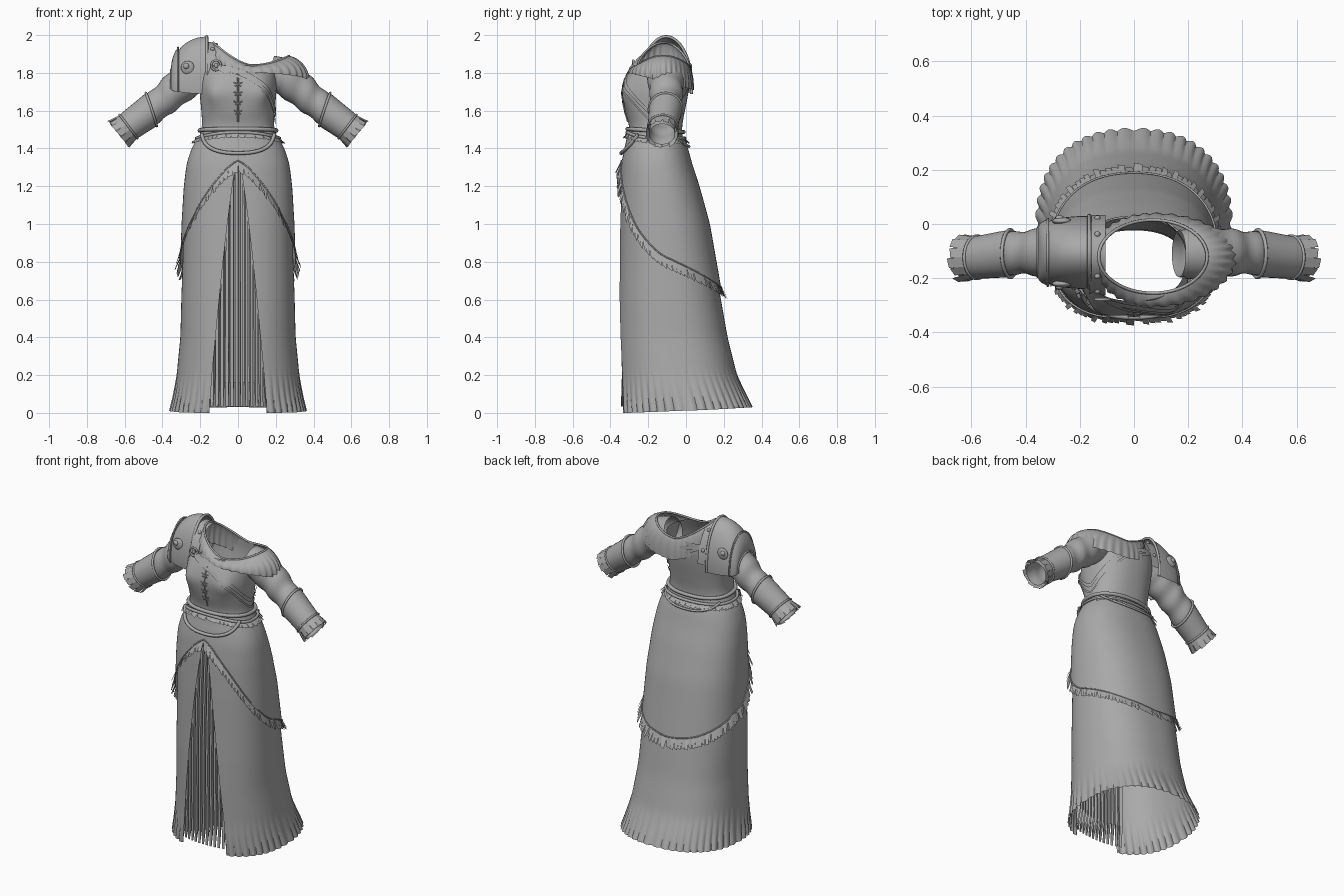
import bpy, bmesh, math
from math import sin, cos, pi, radians
from mathutils import Vector

cube = bpy.data.objects.get("Cube")
if cube:
    bpy.data.objects.remove(cube, do_unlink=True)

cloth = bpy.data.materials.new("plain grey cloth")
cloth.use_nodes = True
grey = (0.4, 0.4, 0.4, 1)
cloth.diffuse_color = grey
cloth.node_tree.nodes["Principled BSDF"].inputs["Base Color"].default_value = grey
made = []

# Gown outline: height, half width, front y, back y
OUTLINE = [(0, .37, -.36, .37), (.06, .352, -.36, .34), (.2, .325, -.355, .27),
           (.4, .305, -.36, .22), (.6, .3, -.36, .185), (.8, .293, -.355, .15),
           (1, .287, -.35, .115), (1.2, .275, -.34, .06), (1.32, .26, -.33, .02),
           (1.4, .235, -.315, 0), (1.46, .2, -.3, -.025), (1.52, .185, -.295, -.025),
           (1.6, .19, -.32, -.01), (1.7, .2, -.335, .01), (1.78, .2, -.315, .02),
           (1.85, .185, -.27, .015)]
# Overskirt hem: angle from the front in degrees, height
HEM = [(0, 1.33), (30, 1.15), (60, .95), (90, .8), (120, .73), (150, .67), (180, .64)]
# Sleeve: position along arm, x, y, z, radius
ARM = [(0, .16, -.11, 1.81, .085), (.15, .24, -.11, 1.785, .098), (.32, .32, -.105, 1.72, .09),
       (.5, .4, -.105, 1.65, .08), (.65, .47, -.11, 1.595, .077), (.8, .55, -.12, 1.538, .071),
       (.92, .6, -.125, 1.5, .067), (1, .635, -.127, 1.472, .07)]
POWER = .85


def table(rows, x):
    """Linear look-up in a table whose first column is the key."""
    for a, b in zip(rows, rows[1:]):
        if x <= b[0]:
            f = max(0, (x - a[0]) / (b[0] - a[0]))
            return [p + (q - p) * f for p, q in zip(a[1:], b[1:])]
    return list(rows[-1][1:])


def smooth_table(rows, x, d):
    parts = [table(rows, x + k * d) for k in (-1, 0, 0, 1)]
    return [sum(c) / 4 for c in zip(*parts)]


def surf(t, z, off=0):
    """Point on the gown: t is the angle from the front towards the left."""
    hw, yf, yb = smooth_table(OUTLINE, z, .03)
    yc, half = (yf + yb) / 2, (yb - yf) / 2
    s, c = sin(t), cos(t)
    p = Vector((math.copysign(abs(s) ** POWER, s) * hw,
                -math.copysign(abs(c) ** POWER, c) * half, 0))
    bust = .02 * math.exp(-((z - 1.69) / .07) ** 2)
    wrap = (t + pi) % (2 * pi) - pi
    off += bust * math.exp(-((abs(wrap) - .55) / .3) ** 2)
    p += p.normalized() * off
    return Vector((p.x, yc + p.y, z))


def arm(s, a, off, side):
    """Point on a sleeve; side is 1 for left and -1 for right."""
    row = smooth_table(ARM, s, .04)
    axis = (Vector(table(ARM, s + .08)[:3]) - Vector(table(ARM, s - .08)[:3])).normalized()
    across = Vector((0, 1, 0))
    up = across.cross(axis) * -1
    r = row[3] + off
    p = Vector(row[:3]) + (up * cos(a) + across * sin(a)) * r
    return Vector((p.x * side, p.y, p.z))


def finish(obj, name):
    obj.name = name
    obj.data.materials.append(cloth)
    made.append(obj)
    return obj


def mesh(name, verts, faces):
    data = bpy.data.meshes.new(name)
    data.from_pydata([tuple(v) for v in verts], [], faces)
    obj = bpy.data.objects.new(name, data)
    bpy.context.collection.objects.link(obj)
    bm = bmesh.new()
    bm.from_mesh(data)
    bmesh.ops.recalc_face_normals(bm, faces=bm.faces)
    bm.to_mesh(data)
    bm.free()
    return finish(obj, name)


def sheet(name, fn, nu, nv, closed=False):
    """Grid of quads over fn(u, v); closed joins the u ends."""
    cols = nu if closed else nu + 1
    verts = [fn(i / nu, j / nv) for j in range(nv + 1) for i in range(cols)]
    faces = [(j * cols + i, j * cols + (i + 1) % cols, (j + 1) * cols + (i + 1) % cols,
              (j + 1) * cols + i) for j in range(nv) for i in range(nu)]
    return mesh(name, verts, faces)


def teeth(name, fn, n):
    """Row of little overlapping tabs; fn(u, v, lift) with v 0 at the root."""
    verts, faces = [], []
    for i in range(n):
        k = len(verts)
        lift = i % 2 + .5 * (i % 3)
        for u, v in ((-.05, 0), (1.05, 0), (1.0, 1), (.1, .85)):
            verts.append(fn((i + u) / n, v, lift * v))
        faces.append((k, k + 1, k + 2, k + 3))
    return mesh(name, verts, faces)


def tube(name, pts, r, closed=False):
    data = bpy.data.curves.new(name, "CURVE")
    data.dimensions = "3D"
    data.bevel_depth, data.bevel_resolution = r, 2
    line = data.splines.new("POLY")
    line.points.add(len(pts) - 1)
    for q, p in zip(line.points, pts):
        q.co = (*p, 1)
    line.use_cyclic_u = closed
    line.use_smooth = True
    obj = bpy.data.objects.new(name, data)
    bpy.context.collection.objects.link(obj)
    return finish(obj, name)


def stud(name, place, r, flat=.5):
    bpy.ops.mesh.primitive_uv_sphere_add(segments=16, ring_count=8, radius=r, location=place)
    obj = bpy.context.object
    obj.scale = (1, flat, 1)
    finish(obj, name)


# Long skirt with a front slit and fluted hem
def slit(z):
    x = .155 * max(0, 1 - z / 1.35) ** .75
    return math.asin((x / table(OUTLINE, z)[0]) ** (1 / POWER))


def skirt(u, v):
    low = .03 * (1 - cos(2 * pi * u)) / 2
    z = low + (1.45 - low) * v
    t = slit(z) + (2 * pi - 2 * slit(z)) * u
    return surf(t, z, -.014 * (1 - abs(sin(24 * t))) * max(0, 1 - z / .25) ** 1.5)


sheet("skirt", skirt, 384, 48)

# Pleated panel behind the slit
PLEATS = 13


def pleat(u, v):
    k = round(u * PLEATS * 4)
    x = -.18 + .36 * (k // 4 + (0, .55, .62, .93)[k % 4]) / PLEATS
    ridge = k % 4 < 2
    low = .035 if ridge else .16
    z = low + (1.33 - low) * v
    t = math.asin((abs(x) / table(OUTLINE, z)[0]) ** (1 / POWER))
    return surf(math.copysign(t, x), z, -.016 if ridge else -.036)


sheet("pleated_panel", pleat, PLEATS * 4, 20)


# Overskirt with a tabbed frill along its sloping hem
def hem(t):
    d = abs(math.degrees((t + pi) % (2 * pi) - pi))
    return smooth_table(HEM, d, 8)[0]


def overskirt(u, v):
    t = 2 * pi * u
    return surf(t, hem(t) + (1.46 - hem(t)) * v, .012)


def frill(u, v, lift):
    t = 2 * pi * u
    return surf(t, hem(t) + .02 - .065 * v, .015 + .01 * v + .008 * lift)


sheet("overskirt", overskirt, 120, 24, True)
teeth("overskirt_frill", frill, 96)
tube("frill_seam", [surf(pi * k / 60, hem(pi * k / 60) + .018, .015) for k in range(120)], .004, True)

# Bodice with a short tabbed peplum
sheet("bodice", lambda u, v: surf(2 * pi * u, 1.43 + .41 * v, .004), 96, 28, True)


def peplum_z(t):
    return 1.455 + .03 * max(0, cos(t)) ** 2


teeth("peplum", lambda u, v, lift: surf(2 * pi * u, peplum_z(2 * pi * u) - .03 * v,
                                        .014 + .012 * v + .005 * lift), 56)
tube("front_seam", [surf(0, 1.54 + .02 * k, .006) for k in range(14)], .004)
for k in range(4):
    for s in (-1, 1):
        tube("lacing", [surf(s * .05, 1.58 + .05 * k, .008), surf(-s * .07, 1.6 + .05 * k, .008)], .003)

# Belts around the waist
ring = [2 * pi * k / 80 for k in range(80)]
tube("upper_belt", [surf(t, 1.495 + .008 * cos(t), .012) for t in ring], .011, True)
tube("lower_belt", [surf(t, peplum_z(t), .014) for t in ring], .009, True)
sag = [-1 + k / 12 for k in range(25)]
tube("hanging_belt", [surf(t, 1.375 + .1 * t * t, .024) for t in sag], .01)
tube("rear_hanging_belt", [surf(pi + t, 1.41 + .06 * t * t, .022) for t in sag], .007)

# Slanting straps running round the chest and back
for name, drop, width in (("broad_strap", 0, .013), ("narrow_strap", .045, .008)):
    def strap(u, v, drop=drop, width=width):
        t = -.5 + (pi + 1.1) * u
        z = 1.57 + .26 * abs(cos(pi * u)) ** 1.2 - drop * sin(pi * u) ** .5
        return surf(t, z + width * (2 * v - 1), .012)
    sheet(name, strap, 60, 1)
hub = surf(-.52, 1.84, .02)
tube("strap_ring", [hub + Vector((.026 * cos(t), 0, .026 * sin(t))) for t in ring[::4]], .006, True)
stud("strap_stud", hub, .012)


# Draped collar, high on the right and off the shoulder on the left
def collar(u, v, lift=0):
    c, s = cos(2 * pi * u), sin(2 * pi * u)
    left, right = max(c, 0), max(-c, 0)
    wide, fall = sin(min(v, 1) * pi / 2), v ** 1.6
    x = .07 + c * (.2 + (.105 if c > 0 else .03) * wide)
    y = -.12 + s * (.135 + (.05 if s < 0 else .025) * wide)
    top = 1.84 + .05 * left ** 2 + .12 * right ** 1.5
    low = 1.755 - .045 * s + .07 * right
    ripple = 1 + .02 * v * sin(34 * 2 * pi * u) + .01 * lift
    return Vector((.07 + (x - .07) * ripple, -.12 + (y + .12) * ripple, top + (low - top) * fall))


sheet("collar", collar, 204, 12, True)
tube("collar_edge", [collar(k / 80, 0) for k in range(80)], .006, True)

# Sleeves with bracers and flared, tabbed cuffs
for label, side in (("left", 1), ("right", -1)):
    def sleeve(u, v, side=side):
        fold = .004 * sin(34 * v + 2 * cos(2 * pi * u)) * sin(pi * v)
        return arm(v, 2 * pi * u, fold, side)
    sheet(label + "_sleeve", sleeve, 32, 36, True)
    sheet(label + "_bracer", lambda u, v: arm(.62 - .05 * cos(2 * pi * u) * (1 - v) + .25 * v,
          2 * pi * u, .01, side), 32, 6, True)
    for s, r in ((.62, .007), (.87, .006)):
        tilt = .05 if s < .7 else 0
        tube(label + "_bracer_rim", [arm(s - tilt * cos(a), a, .01, side) for a in ring[::2]], r, True)
    teeth(label + "_cuff", lambda u, v, lift: arm(.87 + .14 * v + .012 * lift, 2 * pi * u,
          .008 + .008 * v + .004 * lift, side), 14)


# Plated guard on the right shoulder
def guard(u, v, grow=1):
    a = pi * (1.1 * u - .05)
    return Vector((-.165 - .18 * sin(v * pi / 2) * grow,
                   -.105 - .135 * cos(a) * cos(v * radians(50)) * grow,
                   1.73 + .262 * sin(a) * cos(v * radians(70)) * grow))


sheet("shoulder_guard", guard, 40, 16)
sheet("shoulder_guard_plate", lambda u, v: guard(u, .6 + .42 * v, 1.05), 40, 6)
for name, v, grow, r in (("guard_inner_rim", 0, 1, .008), ("guard_plate_rim", .6, 1.05, .005),
                         ("guard_outer_rim", 1.02, 1.05, .006)):
    tube(name, [guard(k / 40, v, grow) for k in range(41)], r)
for u in (.17, .83):
    stud("guard_boss", guard(u, .38), .036, .4)
    stud("guard_boss_tip", guard(u, .38, 1.08), .016, .8)


# Studded band between the guard and the neck
def band(u, v):
    p = guard(.06 + .88 * u, 0)
    return Vector((-.165 + .06 * v, -.115 + (p.y + .105) * 1.1, 1.72 + (p.z - 1.73) * (.94 - .04 * v)))


sheet("shoulder_band", band, 32, 2)
for u in (.14, .32, .68, .88):
    stud("band_stud", band(u, .5), .011, 1)

# Soft shading with crisp edges
bpy.ops.object.select_all(action="DESELECT")
for obj in made:
    if obj.type == "MESH":
        obj.select_set(True)
        bpy.context.view_layer.objects.active = obj
bpy.ops.object.shade_smooth_by_angle(angle=radians(40))
